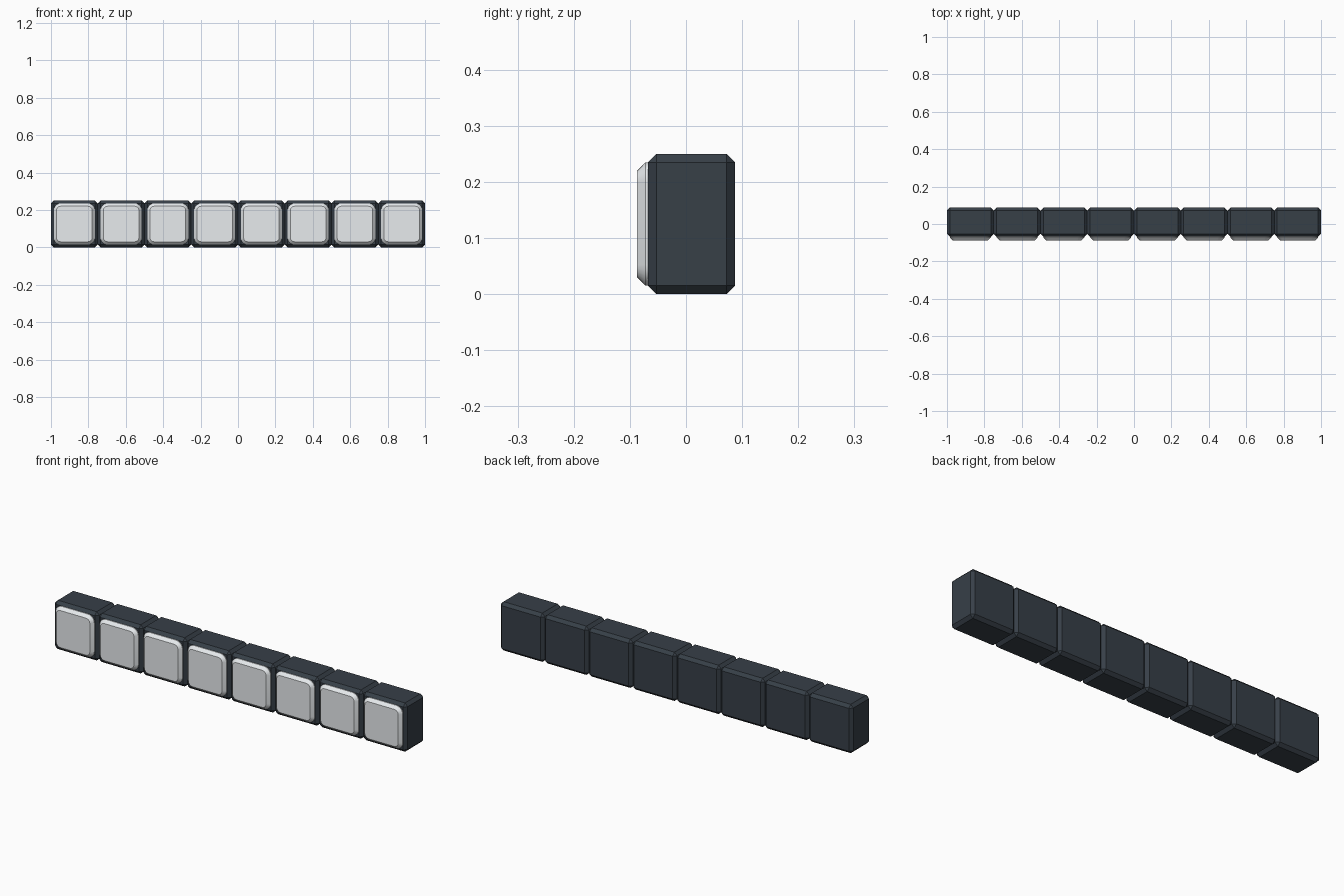
import bpy, bmesh
from math import cos, sin, pi

if "Cube" in bpy.data.objects:
    bpy.data.objects.remove(bpy.data.objects["Cube"])

COUNT, CELL = 8, 0.25
BODY_FRONT, BACK, FACE = -0.068, 0.087, -0.087


def material(name, color):
    m = bpy.data.materials.new(name)
    m.diffuse_color = color
    m.use_nodes = True
    m.node_tree.nodes["Principled BSDF"].inputs["Base Color"].default_value = m.diffuse_color
    return m


dark = material("dark_casing", (0.038, 0.050, 0.064, 1))
light = material("pale_glass", (0.80, 0.83, 0.85, 0.6))


def finish(bm, name, mat):
    bmesh.ops.recalc_face_normals(bm, faces=bm.faces)
    me = bpy.data.meshes.new(name)
    bm.to_mesh(me)
    bm.free()
    me.materials.append(mat)
    ob = bpy.data.objects.new(name, me)
    bpy.context.collection.objects.link(ob)
    return ob


def casing(name):
    # chamfered box
    bm = bmesh.new()
    bmesh.ops.create_cube(bm, size=1)
    for v in bm.verts:
        v.co.x *= CELL
        v.co.y = BACK if v.co.y > 0 else BODY_FRONT
        v.co.z = (v.co.z + 0.5) * CELL
    bmesh.ops.bevel(bm, geom=bm.edges[:], offset=0.015, segments=1,
                    profile=0.5, affect='EDGES')
    return finish(bm, name, dark)


def rounded_ring(bm, half, radius, y, steps=6):
    c = half - radius
    ring = []
    for q, (sx, sz) in enumerate([(1, 1), (-1, 1), (-1, -1), (1, -1)]):
        for i in range(steps + 1):
            a = (q + i / steps) * pi / 2
            ring.append(bm.verts.new((sx * c + radius * cos(a), y,
                                      CELL / 2 + sz * c + radius * sin(a))))
    return ring


def panel(name):
    # rounded-square lens with a chamfered front rim, seated in the casing
    bm = bmesh.new()
    rings = [rounded_ring(bm, h, r, y) for h, r, y in
             [(0.095, 0.022, FACE), (0.110, 0.037, FACE + 0.015),
              (0.110, 0.037, BODY_FRONT + 0.03)]]
    n = len(rings[0])
    for a, b in zip(rings, rings[1:]):
        for i in range(n):
            j = (i + 1) % n
            bm.faces.new((a[i], a[j], b[j], b[i]))
    bm.faces.new(rings[0])
    bm.faces.new(rings[-1])
    ob = finish(bm, name, light)
    bpy.ops.object.select_all(action='DESELECT')
    ob.select_set(True)
    bpy.context.view_layer.objects.active = ob
    bpy.ops.object.shade_smooth_by_angle(angle=0.52)
    return ob


# row of identical light cells
for k in range(COUNT):
    x = (k - (COUNT - 1) / 2) * CELL
    casing(f"casing_{k + 1}").location.x = x
    panel(f"front_panel_{k + 1}").location.x = x
